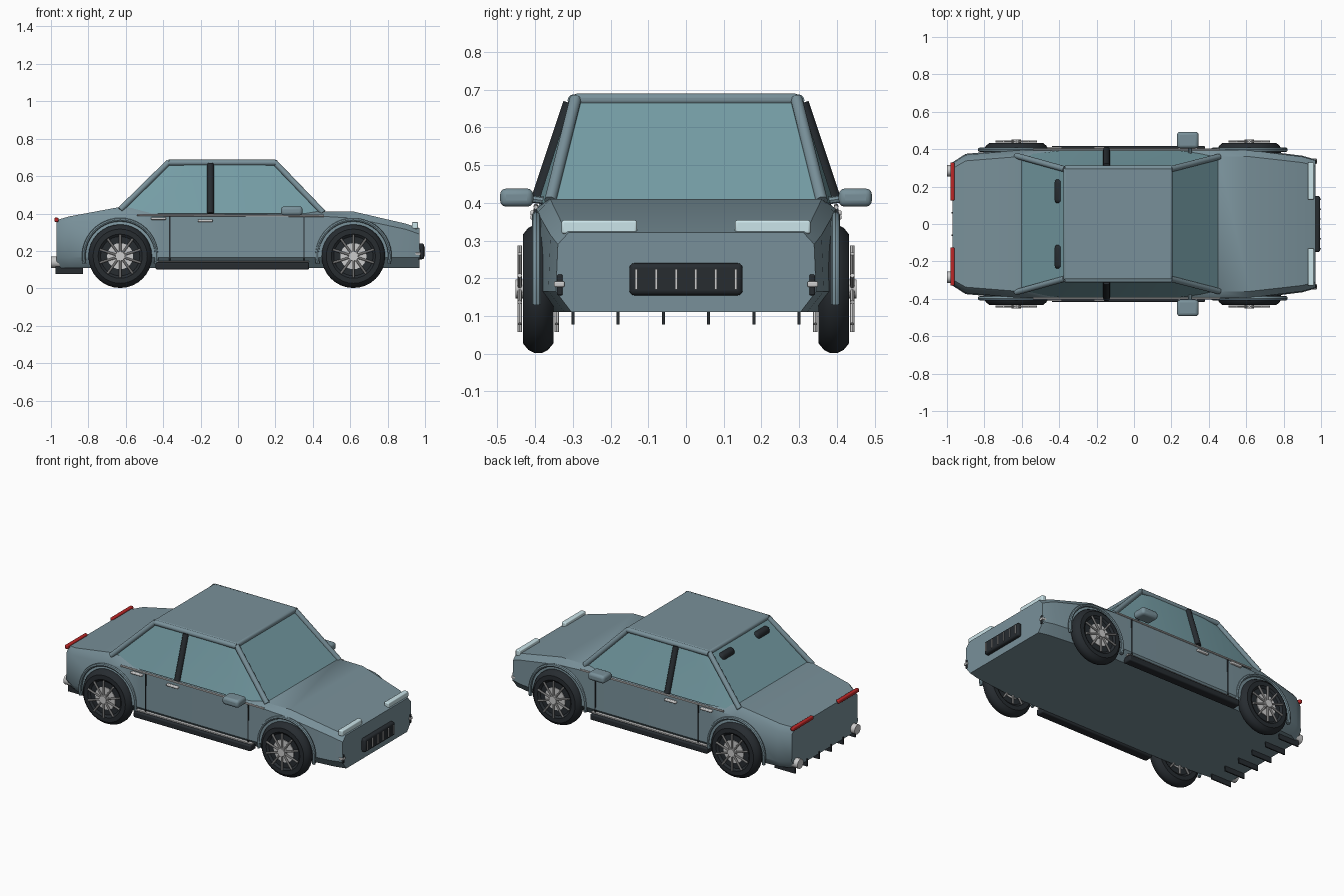
import bpy, bmesh, math
from mathutils import Vector, Matrix

if "Cube" in bpy.data.objects:
    bpy.data.objects.remove(bpy.data.objects["Cube"])


def material(name, rgb):
    m = bpy.data.materials.new(name)
    m.diffuse_color = (*rgb, 1)
    m.use_nodes = True
    m.node_tree.nodes["Principled BSDF"].inputs["Base Color"].default_value = m.diffuse_color
    return m


PAINT = material("paint", (0.19, 0.28, 0.32))
GLASS = material("glass", (0.18, 0.34, 0.38))
DARK = material("dark", (0.02, 0.025, 0.03))
METAL = material("metal", (0.55, 0.56, 0.55))
LAMP = material("lamp", (0.60, 0.78, 0.82))
RED = material("red", (0.50, 0.02, 0.02))


def finish(name, bm, mat, bevel=0, angle=35):
    bmesh.ops.recalc_face_normals(bm, faces=bm.faces[:])
    me = bpy.data.meshes.new(name)
    bm.to_mesh(me)
    bm.free()
    ob = bpy.data.objects.new(name, me)
    bpy.context.collection.objects.link(ob)
    me.materials.append(mat)
    if bevel:
        mod = ob.modifiers.new("bevel", 'BEVEL')
        mod.width, mod.segments = bevel, 3
    bpy.ops.object.select_all(action='DESELECT')
    ob.select_set(True)
    bpy.context.view_layer.objects.active = ob
    bpy.ops.object.shade_smooth_by_angle(angle=math.radians(angle))
    return ob


def box(name, lo, hi, mat, bevel=0):
    lo, hi = Vector(lo), Vector(hi)
    bm = bmesh.new()
    m = Matrix.Translation((lo + hi) / 2) @ Matrix.Diagonal((*(hi - lo), 1))
    bmesh.ops.create_cube(bm, size=1, matrix=m)
    return finish(name, bm, mat, bevel)


def add_rod(bm, p, q, r, n=12):
    p, q = Vector(p), Vector(q)
    d = q - p
    m = Matrix.Translation((p + q) / 2) @ d.to_track_quat('Z', 'Y').to_matrix().to_4x4()
    bmesh.ops.create_cone(bm, cap_ends=True, segments=n, radius1=r, radius2=r,
                          depth=d.length, matrix=m)


def rod(name, p, q, r, mat, n=12):
    bm = bmesh.new()
    add_rod(bm, p, q, r, n)
    return finish(name, bm, mat)


def loft(name, rings, mat, cyclic_rings=False, caps=True, angle=35):
    bm = bmesh.new()
    vs = [[bm.verts.new(p) for p in ring] for ring in rings]
    n = len(vs[0])
    pairs = list(zip(vs, vs[1:] + vs[:1])) if cyclic_rings else list(zip(vs, vs[1:]))
    for a, b in pairs:
        for i in range(n):
            j = (i + 1) % n
            bm.faces.new((a[i], a[j], b[j], b[i]))
    if caps:
        bm.faces.new(vs[0])
        bm.faces.new(vs[-1])
    return finish(name, bm, mat, angle=angle)


# Lower body: x, half width, shoulder height, deck height
stations = [(-.97, .33, .335, .365), (-.90, .375, .35, .385), (-.62, .40, .38, .437),
            (-.40, .403, .385, .405), (.45, .403, .385, .41), (.62, .40, .375, .41),
            (.90, .365, .315, .345), (.97, .345, .29, .322)]
rings = []
for x, w, zs, zt in stations:
    half = [(.88 * w, .11), (w, .165), (.985 * w, zs), (.90 * w, zt)]
    rings.append([(x, y, z) for y, z in half] + [(x, -y, z) for y, z in reversed(half)])
loft("body", rings, PAINT)

# Glass cabin tapering to the roof
base = [(-.635, .365), (-.40, .392), (.25, .392), (.46, .36)]
top = [(-.375, .29), (-.25, .305), (.12, .305), (.195, .29)]
loft("cabin_glass", [[(x, y, z) for x, y in pts] + [(x, -y, z) for x, y in reversed(pts)]
                     for pts, z in ((base, .40), (top, .672))], GLASS, angle=20)
box("roof", (-.378, -.30, .66), (.205, .30, .69), PAINT, .012)
for y in (.175, -.175):
    box("headrest", (-.425, y - .065, .59), (-.375, y + .065, .655), DARK, .02)

# Wheels
TYRE = [(.001, -.030), (.105, -.030), (.118, -.040), (.145, -.040), (.162, -.026),
        (.17, -.010), (.17, .010), (.162, .026), (.145, .040), (.118, .040),
        (.105, .030), (.001, .030)]


def wheel(cx, cy, cz=.172):
    N = 32
    rings = []
    for k in range(N):
        a = 2 * math.pi * k / N
        rings.append([(cx + r * math.cos(a), cy + y, cz + r * math.sin(a)) for r, y in TYRE])
    loft("tyre", rings, DARK, cyclic_rings=True, caps=False)
    bm = bmesh.new()
    for s in (1, -1):
        for k in range(10):
            a = math.pi / 2 + 2 * math.pi * k / 10
            add_rod(bm, (cx, cy + s * .049, cz),
                    (cx + .115 * math.cos(a), cy + s * .049, cz + .115 * math.sin(a)), .006, 8)
    add_rod(bm, (cx, cy - .06, cz), (cx, cy + .06, cz), .025, 20)
    finish("wheel_spokes", bm, METAL)
    rod("brake_disc", (cx, cy - .034, cz), (cx, cy + .034, cz), .07, METAL, 24)


def arch(cx, y):
    # half-ring trim around the wheel opening
    rings = []
    for k in range(25):
        a = math.radians(-12 + 204 * k / 24)
        ring = []
        for i in range(8):
            b = 2 * math.pi * i / 8
            r = .195 + .010 * math.cos(b)
            ring.append((cx + r * math.cos(a), y + .012 * math.sin(b), .172 + r * math.sin(a)))
        rings.append(ring)
    loft("wheel_arch", rings, PAINT)


for s in (1, -1):
    def sbox(name, x0, x1, y0, y1, z0, z1, mat, bevel=0):
        ya, yb = sorted((s * y0, s * y1))
        box(name, (x0, ya, z0), (x1, yb, z1), mat, bevel)

    for cx in (-.63, .617):
        wheel(cx, s * .392)
        arch(cx, s * .397)
    # Pillars and roof rails
    rod("front_pillar", (.455, s * .36, .405), (.195, s * .293, .675), .016, PAINT)
    rod("rear_pillar", (-.63, s * .365, .42), (-.37, s * .293, .675), .016, PAINT)
    rod("roof_rail", (-.37, s * .298, .672), (.20, s * .298, .672), .016, PAINT)
    rod("centre_pillar", (-.147, s * .396, .40), (-.147, s * .308, .665), .018, DARK)
    # Side trim, doors and sill
    rod("belt_trim", (-.54, s * .398, .392), (.46, s * .398, .388), .006, METAL, 8)
    sbox("sill", -.44, .38, .36, .418, .10, .138, DARK, .008)
    sbox("sill_trim", -.44, .38, .38, .405, .140, .147, METAL)
    for x in (-.365, .352):
        sbox("door_seam", x - .003, x + .003, .38, .404, .15, .385, DARK)
    for x, z in ((-.425, .373), (-.175, .362)):
        sbox("door_handle", x - .04, x + .04, .39, .413, z - .007, z + .007, METAL, .005)
    sbox("mirror", .23, .345, .405, .493, .39, .438, PAINT, .016)
    rod("mirror_stalk", (.30, s * .37, .405), (.30, s * .42, .412), .01, PAINT, 8)
    # Lamps, exhausts and corner vents
    sbox("headlight", .93, .962, .13, .33, .318, .354, LAMP, .006)
    sbox("taillight", -.982, -.96, .125, .33, .355, .378, RED, .006)
    rod("exhaust", (-1.0, s * .285, .14), (-.92, s * .285, .14), .03, METAL, 20)
    sbox("corner_vent", .95, .975, .327, .342, .155, .21, DARK, .004)
    sbox("corner_marker", .945, .978, .322, .35, .177, .192, METAL, .004)
    # Diffuser fins and grille slats
    for y in (.06, .18, .30):
        sbox("diffuser_fin", -.975, -.83, y - .004, y + .004, .078, .125, DARK)
    for y in (.026, .079, .132):
        sbox("grille_slat", .985, 1.0, y - .003, y + .003, .17, .225, METAL)

box("grille", (.955, -.15, .155), (.995, .15, .24), DARK, .012)
